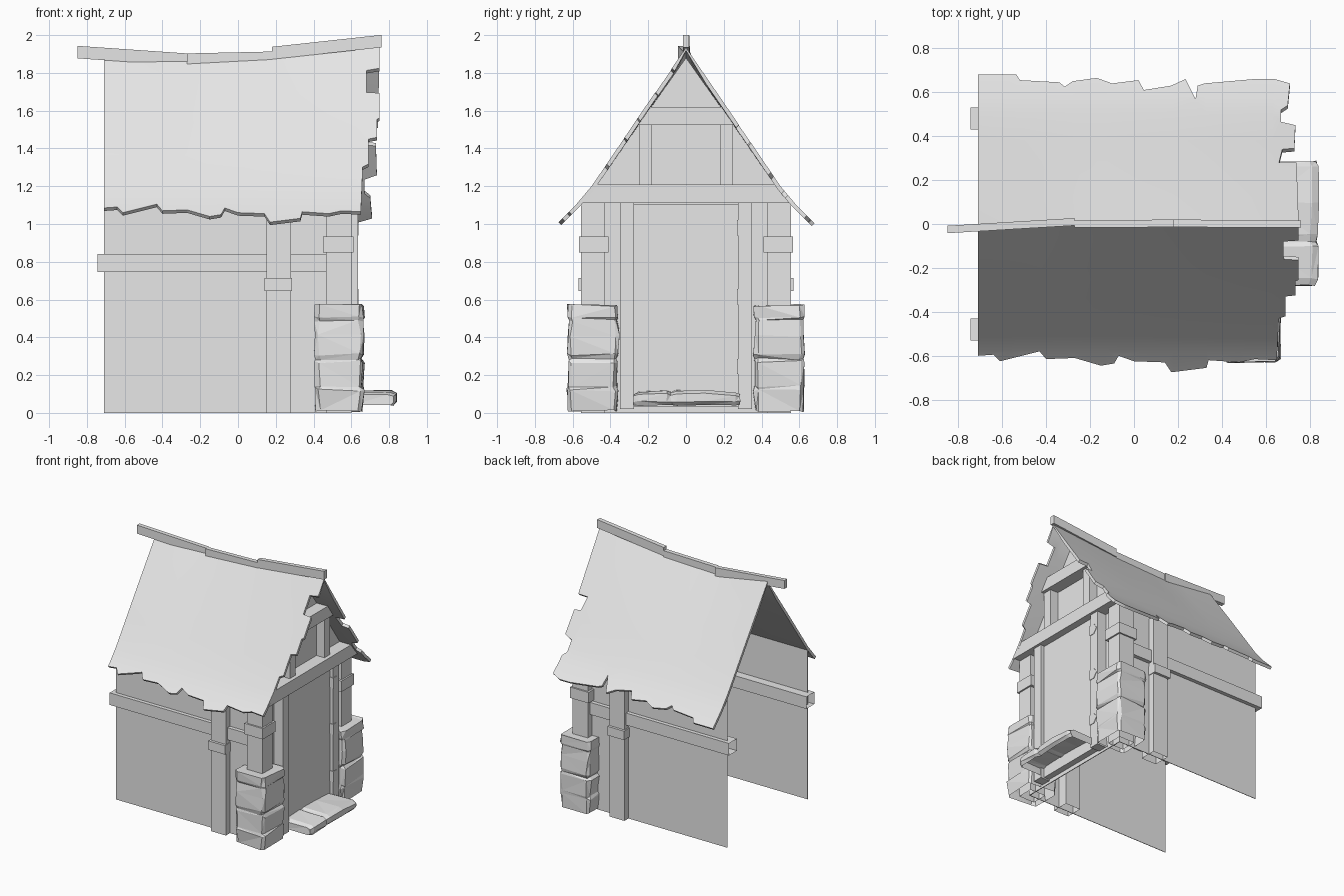
import bpy, bmesh, math, random
from mathutils import Vector

random.seed(4)
cube = bpy.data.objects.get("Cube")
if cube:
    bpy.data.objects.remove(cube, do_unlink=True)

grey = bpy.data.materials.new("plain grey")
grey.use_nodes = True
grey.diffuse_color = (0.8, 0.8, 0.8, 1)
grey.node_tree.nodes["Principled BSDF"].inputs["Base Color"].default_value = (0.8, 0.8, 0.8, 1)

END, UNDER = Vector((1, 0, 0)), Vector((0, 0, -1))


def finish(name, bm):
    mesh = bpy.data.meshes.new(name)
    bm.to_mesh(mesh)
    bm.free()
    mesh.materials.append(grey)
    obj = bpy.data.objects.new(name, mesh)
    bpy.context.scene.collection.objects.link(obj)
    return obj


def prism(name, outline, x0, x1, open_sides=()):
    """Extrude a (y, z) outline from x0 to x1, leaving the named sides open."""
    bm = bmesh.new()
    face = bm.faces.new([bm.verts.new((x0, y, z)) for y, z in outline])
    out = bmesh.ops.extrude_face_region(bm, geom=[face])["geom"]
    for v in out:
        if isinstance(v, bmesh.types.BMVert):
            v.co.x = x1
    bmesh.ops.recalc_face_normals(bm, faces=bm.faces)
    gone = [f for f in bm.faces if any(f.normal.dot(d) > 0.9 for d in open_sides)]
    bmesh.ops.delete(bm, geom=gone, context="FACES")
    return finish(name, bm)


def box(name, x, y, z, open_sides=()):
    return prism(name, [(y[0], z[0]), (y[1], z[0]), (y[1], z[1]), (y[0], z[1])], *x, open_sides)


def mirrored(y0, y1, side):
    return sorted((y0 * side, y1 * side))


def stone(name, rings, jitter, hollow_base):
    """Join rings of points into a rough chiselled block, open underneath."""
    bm = bmesh.new()
    loops = []
    for ring in rings:
        loops.append([bm.verts.new(Vector(p) + Vector([random.uniform(-jitter, jitter)
                      for _ in range(3)])) for p in ring])
    count = len(loops[0])
    for a, b in zip(loops, loops[1:]):
        for i in range(count):
            j = (i + 1) % count
            bm.faces.new((a[i], a[j], b[j], b[i]))
    base = bm.faces.new(loops[0])
    bm.faces.new(loops[-1])
    bmesh.ops.recalc_face_normals(bm, faces=bm.faces)
    gone = [base] if hollow_base else [f for f in bm.faces if f.normal.dot(UNDER) > 0.8]
    bmesh.ops.delete(bm, geom=gone, context="FACES")
    bmesh.ops.triangulate(bm, faces=bm.faces)
    return finish(name, bm)


# Ridge line sags in the middle, slopes flare out at the eaves
def lerp_table(table, t):
    for (a, va), (b, vb) in zip(table, table[1:]):
        if t <= b:
            return va + (vb - va) * (t - a) / (b - a)
    return table[-1][1]


SLOPE = [(0, 1.935), (0.25, 1.57), (0.5, 1.2), (0.58, 1.105), (0.7, 0.985)]
SAG = [(-0.75, -0.03), (-0.27, -0.065), (0.18, -0.045), (0.76, 0)]


def roof_z(x, y):
    fade = max(0, 1 - abs(y) / 0.5)
    return lerp_table(SLOPE, abs(y)) + lerp_table(SAG, x) * fade


def roof_slope(name, edge):
    """Ragged flat outline, cut into strips, lifted to the slope and thickened."""
    bm = bmesh.new()
    bm.faces.new([bm.verts.new((x, y, 0)) for x, y in edge])
    cuts = [((0, s * y, 0), (0, 1, 0)) for s in (-1, 1) for y in (0.12, 0.25, 0.38, 0.5, 0.58)]
    cuts += [((-0.57 + 0.15 * i, 0, 0), (1, 0, 0)) for i in range(9)]
    for point, normal in cuts:
        bmesh.ops.bisect_plane(bm, geom=bm.verts[:] + bm.edges[:] + bm.faces[:],
                               plane_co=point, plane_no=normal)
    bmesh.ops.triangulate(bm, faces=bm.faces)
    for v in bm.verts:
        v.co.z = roof_z(v.co.x, v.co.y)
    out = bmesh.ops.extrude_face_region(bm, geom=bm.faces[:], use_keep_orig=True)["geom"]
    for v in out:
        if isinstance(v, bmesh.types.BMVert):
            v.co += Vector((0, -math.copysign(0.015, v.co.y) if abs(v.co.y) > 0.01 else 0, -0.016))
    bmesh.ops.recalc_face_normals(bm, faces=bm.faces)
    obj = finish(name, bm)
    bpy.ops.object.select_all(action="DESELECT")
    obj.select_set(True)
    bpy.context.view_layer.objects.active = obj
    bpy.ops.object.shade_smooth_by_angle(angle=math.radians(30))


roof_slope("front_roof", [
    (-0.71, 0), (-0.71, -0.6), (-0.64, -0.595), (-0.61, -0.625), (-0.43, -0.58),
    (-0.4, -0.615), (-0.27, -0.61), (-0.15, -0.645), (-0.09, -0.635), (-0.07, -0.6),
    (0, -0.625), (0.14, -0.63), (0.17, -0.675), (0.33, -0.655), (0.34, -0.62),
    (0.48, -0.63), (0.55, -0.615), (0.65, -0.62), (0.66, -0.43), (0.69, -0.42),
    (0.69, -0.33), (0.735, -0.325), (0.735, -0.26), (0.75, -0.255), (0.75, -0.165),
    (0.68, -0.16), (0.68, -0.08), (0.75, -0.075), (0.75, 0)])
roof_slope("back_roof", [
    (-0.71, 0), (0.75, 0), (0.74, 0.28), (0.66, 0.28), (0.675, 0.34), (0.73, 0.345),
    (0.735, 0.45), (0.67, 0.465), (0.67, 0.52), (0.7, 0.54), (0.71, 0.64), (0.64, 0.66),
    (0.55, 0.66), (0.32, 0.64), (0.29, 0.63), (0.28, 0.57), (0.235, 0.66), (0.17, 0.63),
    (0.045, 0.61), (0.02, 0.655), (-0.1, 0.64), (-0.17, 0.665), (-0.28, 0.65),
    (-0.315, 0.625), (-0.34, 0.645), (-0.52, 0.655), (-0.535, 0.68), (-0.71, 0.68)])

# Three crooked ridge poles laid end to end
for i, (x0, x1, z0, z1, y0, y1) in enumerate([
        (-0.85, -0.27, 1.91, 1.87, -0.025, 0.01),
        (-0.27, 0.18, 1.87, 1.88, 0, 0.003),
        (0.18, 0.76, 1.905, 1.968, 0.003, 0)]):
    pole = box(f"ridge_pole_{i + 1}", (x0, x1), (-0.017, 0.017), (-0.033, 0.033))
    for v in pole.data.vertices:
        t = (v.co.x - x0) / (x1 - x0)
        v.co.y += y0 + (y1 - y0) * t
        v.co.z += z0 + (z1 - z0) * t

# Gable end with its timbers, open at the far end
prism("gable_wall", [(-0.5, 0), (0.5, 0), (0.5, 1.17), (0, 1.88), (-0.5, 1.17)], 0.55, 0.556)
prism("tie_beam", [(-0.56, 1.11), (0.56, 1.11), (0.485, 1.21), (-0.485, 1.21)], 0.53, 0.655)
prism("collar_beam", [(-0.265, 1.525), (0.265, 1.525), (0.2, 1.62), (-0.2, 1.62)], 0.53, 0.65)

# Door and strap hinges
box("door", (0.557, 0.605), (-0.275, 0.275), (0.03, 1.105))
for i, z in enumerate((0.245, 0.615, 0.98)):
    prism(f"hinge_{i + 1}", [(0.27, z - 0.04), (0.315, z - 0.04), (0.345, z),
                             (0.315, z + 0.04), (0.27, z + 0.04)], 0.6, 0.639)

for side, word in ((-1, "front"), (1, "back")):
    # Side wall with rail, middle post and corner post
    box(f"{word}_wall", (-0.71, 0.555), mirrored(0.496, 0.5, side), (0, 1.18))
    box(f"{word}_rail", (-0.745, 0.47), mirrored(0.43, 0.53, side), (0.745, 0.84), (END, -END))
    box(f"{word}_middle_post", (0.15, 0.28), mirrored(0.42, 0.55, side), (0, 1.11), (UNDER,))
    box(f"{word}_middle_band", (0.14, 0.285), mirrored(0.41, 0.57, side), (0.645, 0.715))
    box(f"{word}_corner_post", (0.465, 0.6), mirrored(0.43, 0.555, side), (0, 1.12), (UNDER,))
    box(f"{word}_corner_band", (0.45, 0.612), mirrored(0.41, 0.567, side), (0.85, 0.935))
    # Door jamb and gable stud
    box(f"{word}_door_jamb", (0.54, 0.635), mirrored(0.275, 0.35, side), (0.02, 1.11))
    box(f"{word}_gable_stud", (0.54, 0.625), mirrored(0.18, 0.25, side), (1.21, 1.525))
    # Stone pier of rough blocks with shallow joints
    rings = []
    for z, s in ((0.01, 0.94), (0.12, 1), (0.14, 0.96), (0.27, 1), (0.285, 0.92),
                 (0.31, 0.99), (0.41, 1), (0.49, 0.95), (0.51, 1), (0.57, 0.97)):
        ring = [(1, 0.85), (0.85, 1), (-0.85, 1), (-1, 0.85),
                (-1, -0.85), (-0.85, -1), (0.85, -1), (1, -0.85)]
        rings.append([(0.535 + a * s * 0.13, side * (0.493 + b * s * 0.135), z) for a, b in ring])
    stone(f"{word}_stone_pier", rings, 0.007, True)

# Rough doorstep with a worn notch
rings = []
for y, x, top in ((-0.28, 0.825, 0.1), (-0.25, 0.84, 0.11), (-0.1, 0.842, 0.115), (-0.08, 0.83, 0.108),
                  (-0.05, 0.835, 0.118), (0.1, 0.843, 0.12), (0.26, 0.84, 0.11), (0.285, 0.83, 0.1)):
    rings.append([(0.6, y, 0.04), (x - 0.02, y, 0.04), (x, y, 0.06),
                  (x, y, top - 0.015), (x - 0.03, y, top), (0.6, y, top)])
stone("doorstep", rings, 0.004, False)
